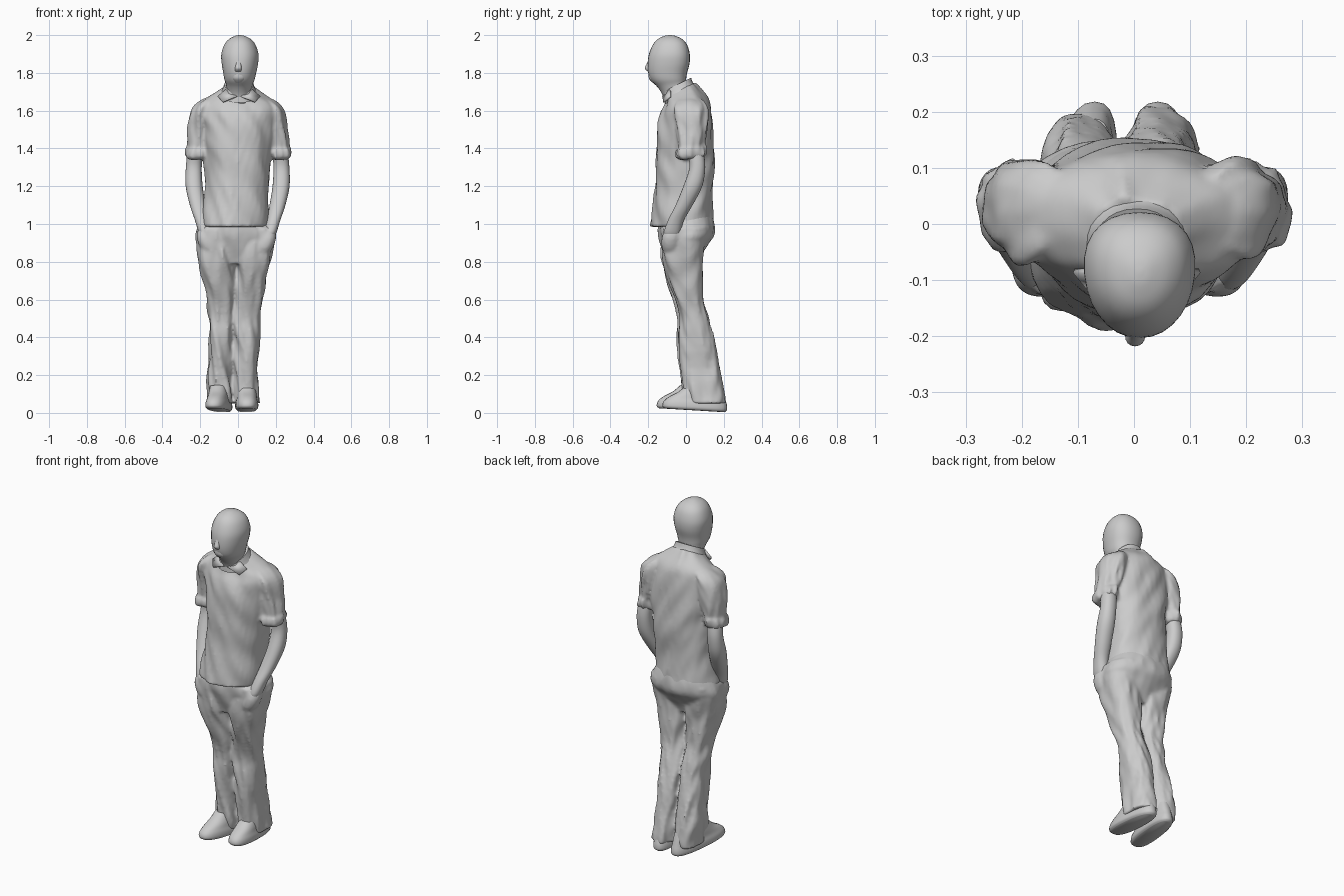
import bpy, bmesh, math
from mathutils import Vector, noise


def finish(name, bm):
    bmesh.ops.recalc_face_normals(bm, faces=bm.faces)
    me = bpy.data.meshes.new(name)
    bm.to_mesh(me)
    bm.free()
    ob = bpy.data.objects.new(name, me)
    bpy.context.collection.objects.link(ob)
    bpy.ops.object.select_all(action='DESELECT')
    ob.select_set(True)
    bpy.context.view_layer.objects.active = ob
    bpy.ops.object.shade_smooth_by_angle(angle=math.radians(50))
    return ob


def spline(rows, steps):
    """Catmull-Rom through the section rows."""
    out = []
    for i in range(len(rows) - 1):
        a, b, c, d = rows[max(i - 1, 0)], rows[i], rows[i + 1], rows[min(i + 2, len(rows) - 1)]
        for s in range(steps):
            t = s / steps
            out.append([0.5 * (2 * q + (r - p) * t + (2 * p - 5 * q + 4 * r - u) * t * t
                               + (3 * q - p - 3 * r + u) * t ** 3)
                        for p, q, r, u in zip(a, b, c, d)])
    out.append(list(rows[-1]))
    return out


def loft(name, rows, power=2.2, taper=0.0, skew=0.0, fold=0.0, n=28, steps=4):
    """Skin of stacked rings: z, cx, cy, half width, half depth, forward tilt."""
    rows = [tuple(r) + (0.0,) * (6 - len(r)) for r in rows]
    bm = bmesh.new()
    rings = []
    for z, cx, cy, rx, ry, tilt in spline(rows, steps):
        ring = []
        for k in range(n):
            a = 2 * math.pi * k / n
            c, s = math.cos(a), math.sin(a)
            u = math.copysign(abs(c) ** (2 / power), c)
            v = math.copysign(abs(s) ** (2 / power), s)
            # cloth creases run diagonally across the surface
            w = fold * noise.noise(Vector((cx * 9 + u * 1.8, v * 1.8, z * 9 + u * 2.5)))
            dx, dy = rx * u * (1 + taper * v) + w * u, ry * v + w * v
            ring.append(bm.verts.new((cx + dx + skew * dy, cy + dy, z + tilt * dy)))
        rings.append(ring)
    for lo, hi in zip(rings, rings[1:]):
        for k in range(n):
            bm.faces.new((lo[k], lo[(k + 1) % n], hi[(k + 1) % n], hi[k]))
    bm.faces.new(rings[0])
    bm.faces.new(rings[-1])
    return finish(name, bm)


def fuse(name, parts, voxel, smooth):
    """Join overlapping parts into one continuous garment."""
    bpy.ops.object.select_all(action='DESELECT')
    for p in parts:
        p.modifiers.clear()
        p.select_set(True)
    bpy.context.view_layer.objects.active = parts[0]
    bpy.ops.object.join()
    ob = bpy.context.object
    ob.name = name
    rm = ob.modifiers.new("blend", 'REMESH')
    rm.mode, rm.voxel_size, rm.use_smooth_shade = 'VOXEL', voxel, True
    sm = ob.modifiers.new("soften", 'SMOOTH')
    sm.factor, sm.iterations = .5, smooth


def sheet(name, pts, thick):
    """A thin quad flap."""
    bm = bmesh.new()
    bm.faces.new([bm.verts.new(p) for p in pts])
    ob = finish(name, bm)
    mod = ob.modifiers.new("thickness", 'SOLIDIFY')
    mod.thickness, mod.offset = thick, 0


# head and neck
loft("head", [
    (1.64, .005, -.035, .068, .068, .4), (1.70, .006, -.055, .066, .068, .3),
    (1.735, .007, -.075, .07, .075, .15), (1.765, .008, -.092, .08, .093, .05),
    (1.80, .009, -.097, .087, .103), (1.85, .01, -.092, .096, .111),
    (1.90, .01, -.088, .098, .108), (1.95, .01, -.085, .082, .09),
    (1.98, .01, -.085, .056, .063), (1.996, .01, -.085, .024, .028),
    (2.0, .01, -.085, .004, .004)], taper=.1)
loft("nose", [(1.89, .004, -.185, .008, .006), (1.85, .003, -.193, .014, .014),
              (1.825, .002, -.198, .018, .02), (1.808, .002, -.19, .018, .014)], n=16)
loft("chin", [(1.795, .005, -.178, .03, .02), (1.77, .005, -.172, .034, .024),
              (1.748, .005, -.155, .024, .022)], n=16)

# untucked shirt body
shirt = [loft("shirt_body", [
    (.985, -.02, -.02, .183, .167), (1.05, -.015, -.017, .18, .163),
    (1.2, -.005, -.008, .173, .153), (1.35, 0, -.003, .177, .154),
    (1.5, .005, -.003, .192, .147), (1.59, .005, -.002, .205, .132, .08),
    (1.645, .005, .002, .189, .113, .16), (1.685, .005, -.012, .132, .09, .3),
    (1.715, .005, -.03, .083, .075, .45)], power=2.15, taper=.06, fold=.016, steps=7, n=40)]

# collar band and the two collar points
loft("collar", [(1.685, .005, -.035, .1, .086, .5), (1.71, .005, -.042, .087, .078, .5),
                (1.738, .005, -.046, .077, .073, .5)])
for s, side in ((-1, "left"), (1, "right")):
    sheet(side + "_collar_point", [
        (.005 + s * .01, -.122, 1.675), (.005 + s * .07, -.085, 1.71),
        (.005 + s * .112, -.083, 1.675), (.005 + s * .085, -.116, 1.645)], .01)

# sleeves with rolled cuffs, and forearms reaching into the pockets
sleeve = [(1.672, .12, .02, .03, .04), (1.65, .145, .022, .055, .075),
          (1.6, .178, .02, .069, .092), (1.5, .2, .03, .067, .08),
          (1.43, .207, .028, .061, .072), (1.4, .212, .026, .056, .068)]
cuff = [(1.415, .212, .026, .045, .06), (1.4, .215, .025, .06, .078),
        (1.365, .218, .024, .062, .079), (1.345, .219, .03, .05, .062)]
forearm = [(1.38, .224, .05, .042, .044), (1.3, .232, .06, .042, .042),
           (1.2, .23, .036, .045, .05), (1.1, .211, -.01, .042, .045),
           (1.02, .19, -.053, .036, .042), (.95, .17, -.074, .034, .044),
           (.92, .16, -.07, .022, .03)]
for s, side in ((-1, "left"), (1, "right")):
    for part, rows, fold in (("sleeve", sleeve, .02), ("cuff", cuff, .022),
                             ("forearm", forearm, 0)):
        ob = loft(side + "_" + part,
                  [(z, s * x - .002, y, rx, ry, .12 if part == "cuff" else 0)
                   for z, x, y, rx, ry in rows], fold=fold, n=24)
        if part != "forearm":
            shirt.append(ob)
fuse("shirt", shirt, .009, 3)

# seat of the trousers
trousers = [loft("seat", [
    (1.05, -.015, .003, .165, .138), (.99, -.013, .003, .192, .146),
    (.94, -.014, 0, .21, .144), (.89, -.016, -.01, .206, .124),
    (.84, -.018, -.016, .192, .104), (.79, -.018, -.016, .165, .085)],
    power=2.3, fold=.014, n=36)]

# trouser legs: z, left cx, left width, right cx, right width, cy, depth
leg = [(.98, -.115, .098, .087, .098, .0, .125), (.9, -.115, .1, .087, .1, -.014, .114),
       (.8, -.111, .097, .08, .094, -.018, .104),
       (.7, -.098, .084, .068, .082, -.004, .091), (.6, -.09, .077, .055, .073, .013, .075),
       (.5, -.088, .066, .046, .071, .037, .079), (.4, -.088, .06, .042, .07, .05, .092),
       (.2, -.097, .064, .043, .065, .08, .103), (.1, -.097, .065, .045, .066, .09, .11),
       (.05, -.097, .064, .045, .066, .092, .11)]
for i, side in ((1, "left"), (3, "right")):
    trousers.append(loft(side + "_leg",
                         [(r[0], r[i], r[5] + .004 * (i - 2), r[i + 1], r[6]) for r in leg],
                         power=2.5, fold=.018, n=28, steps=5))

# hands bulging under the front pockets
for s in (-1, 1):
    trousers.append(loft("pocket", [
        (.985, s * .165 - .008, -.06, .035, .045), (.93, s * .165 - .008, -.078, .045, .05),
        (.87, s * .145 - .008, -.082, .045, .045), (.82, s * .125 - .008, -.075, .02, .025)], n=20))
fuse("trousers", trousers, .009, 3)

# shoes, left one turned outwards
for side, cx, front, skew in (("left", -.1, -.155, .16), ("right", .046, -.125, -.02)):
    rows = []
    for z, f, back, w in ((.014, .012, .205, .05), (.026, 0, .217, .06),
                          (.05, .006, .217, .06), (.075, .032, .21, .054),
                          (.105, .085, .2, .052), (.14, .125, .188, .048)):
        y0 = front + f
        rows.append((z, cx + skew * ((y0 + back) / 2 - .03), (y0 + back) / 2, w,
                     (back - y0) / 2, -.06))
    loft(side + "_shoe", rows, power=2.5, taper=-.06, skew=skew, n=28)
